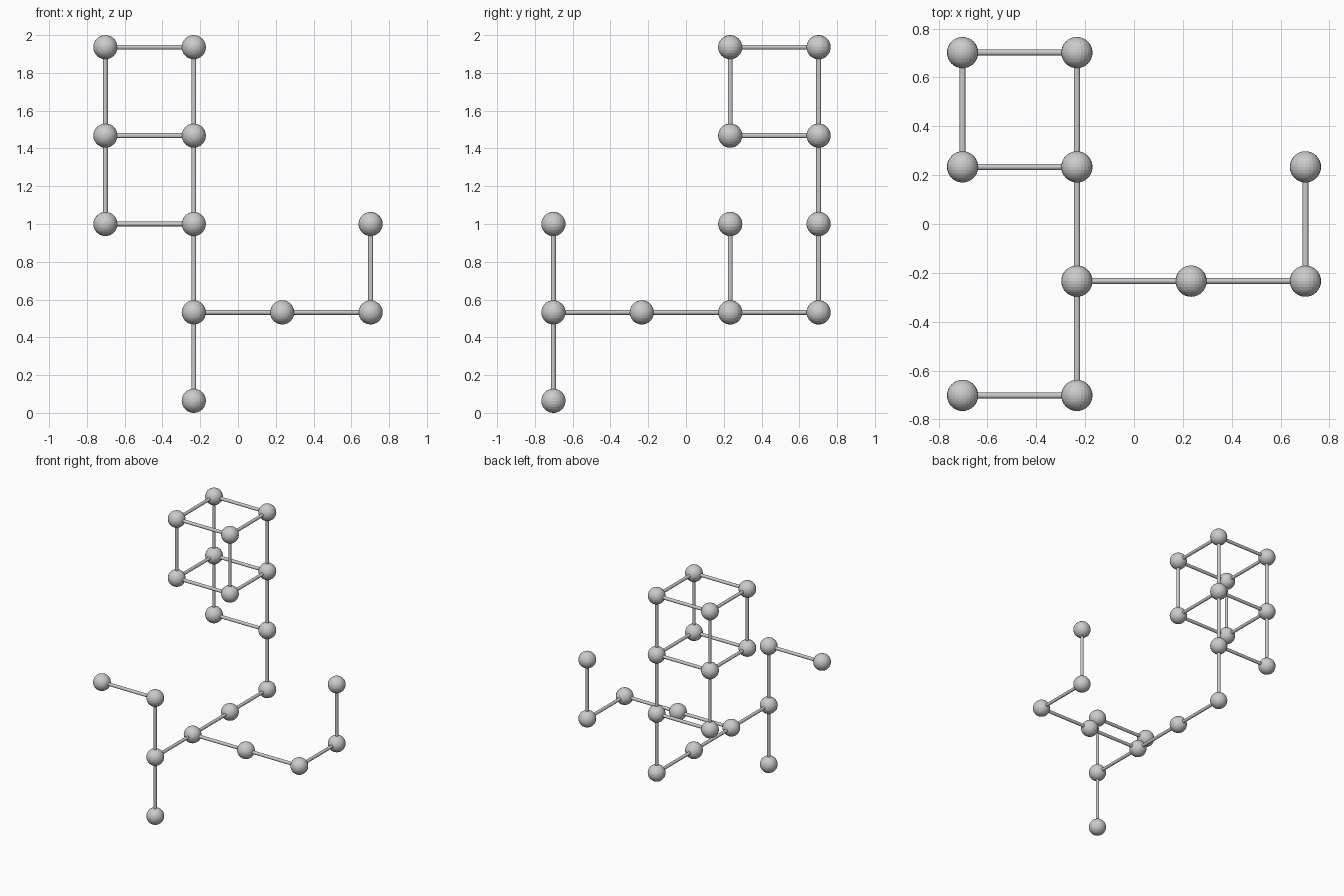
import bpy
from math import pi
from mathutils import Vector

if "Cube" in bpy.data.objects:
    bpy.data.objects.remove(bpy.data.objects["Cube"])

STEP, BALL_R, ROD_R = 0.468, 0.064, 0.0125


def at(i, j, k):
    """Lattice cell to world position."""
    return Vector(((i - 1.5) * STEP, (j - 1.5) * STEP, BALL_R + k * STEP))


def ball(cell):
    bpy.ops.mesh.primitive_uv_sphere_add(segments=24, ring_count=16, radius=BALL_R,
                                         location=at(*cell), rotation=(pi / 2, 0, 0))
    bpy.context.object.name = "joint_ball"


def rod(a, b):
    a, b = at(*a), at(*b)
    d = b - a
    bpy.ops.mesh.primitive_cylinder_add(vertices=12, radius=ROD_R, depth=d.length,
                                        location=(a + b) / 2)
    o = bpy.context.object
    o.name = "rod"
    o.rotation_euler = d.to_track_quat('Z', 'Y').to_euler()


# Chains of neighbouring lattice cells, each joined by rods
chains = [
    [(1, 0, 0), (1, 0, 1), (1, 0, 2), (0, 0, 2)],                       # front post and hook
    [(1, 0, 1), (1, 1, 1), (1, 2, 1), (1, 3, 1)],                       # spine
    [(1, 1, 1), (2, 1, 1), (3, 1, 1), (3, 2, 1), (3, 2, 2)],            # side arm
    [(1, 3, 1), (1, 3, 2), (1, 3, 3)],                                  # rear column
    [(1, 3, 2), (0, 3, 2), (0, 3, 3)],                                  # lower rear square
]
# Cube frame: two rings and four uprights
ring = [(0, 2), (1, 2), (1, 3), (0, 3)]
chains += [[(*c, k) for c in ring + ring[:1]] for k in (3, 4)]
chains += [[(*c, 3), (*c, 4)] for c in ring]

for cell in sorted({c for chain in chains for c in chain}):
    ball(cell)
for edge in sorted({tuple(sorted(e)) for ch in chains for e in zip(ch, ch[1:])}):
    rod(*edge)
